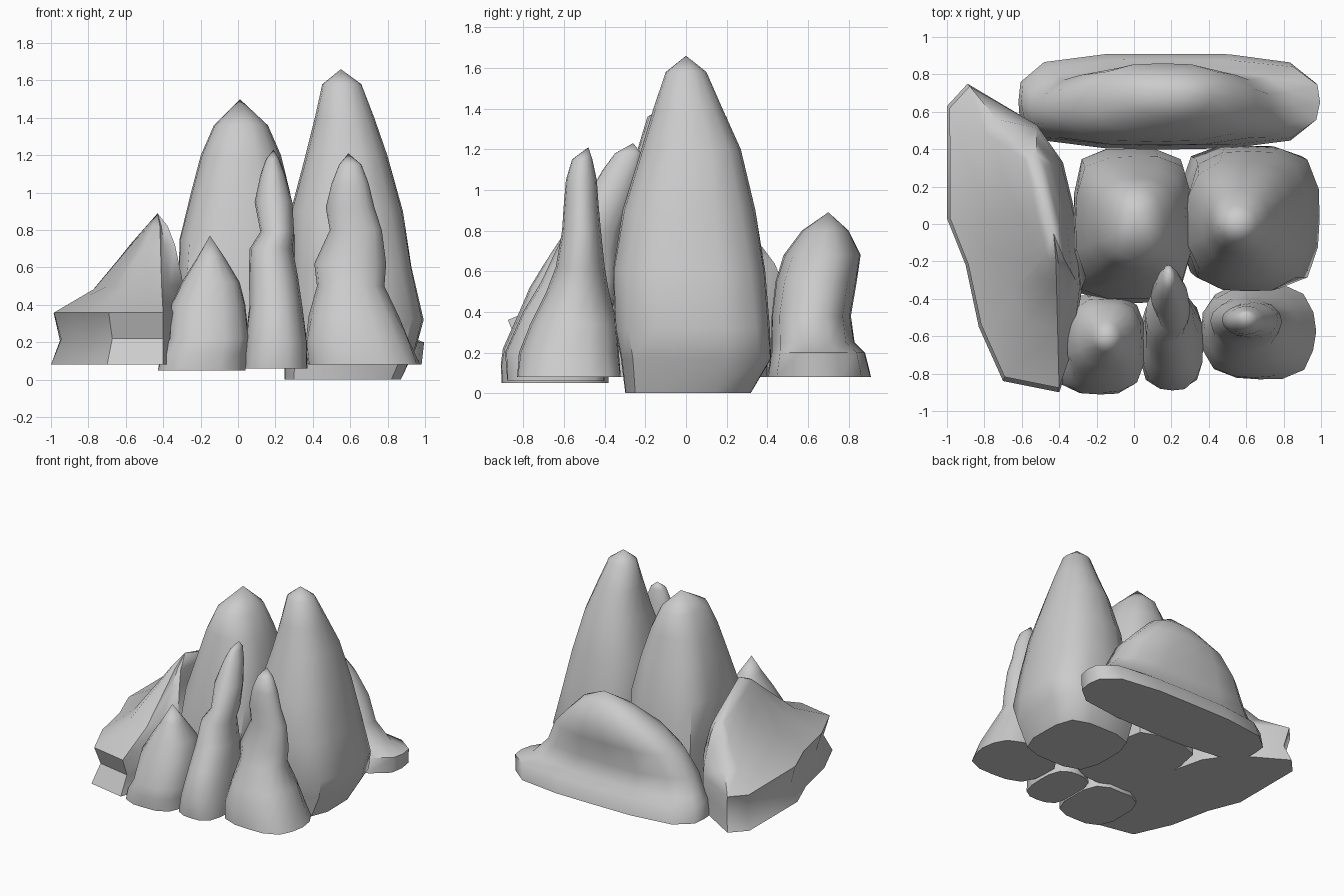
import bpy, bmesh, math, random

random.seed(4)
if "Cube" in bpy.data.objects:
    bpy.data.objects.remove(bpy.data.objects["Cube"], do_unlink=True)

stone = bpy.data.materials.new("grey stone")
stone.use_nodes = True
GREY = (0.6, 0.6, 0.6, 1)
stone.diffuse_color = GREY
stone.node_tree.nodes["Principled BSDF"].inputs["Base Color"].default_value = GREY


def loft(name, rings, tip, sharp=48):
    """Skin equal-sized rings of points, close the bottom and end in a tip."""
    bm = bmesh.new()
    rows = [[bm.verts.new(p) for p in ring] for ring in rings]
    top = bm.verts.new(tip)
    n = len(rows[0])
    bm.faces.new(rows[0][::-1])
    for low, high in zip(rows, rows[1:]):
        for i in range(n):
            j = (i + 1) % n
            bm.faces.new((low[i], low[j], high[j], high[i]))
    for i in range(n):
        bm.faces.new((rows[-1][i], rows[-1][(i + 1) % n], top))
    bmesh.ops.recalc_face_normals(bm, faces=bm.faces)
    mesh = bpy.data.meshes.new(name)
    bm.to_mesh(mesh)
    bm.free()
    obj = bpy.data.objects.new(name, mesh)
    bpy.context.collection.objects.link(obj)
    mesh.materials.append(stone)
    bpy.ops.object.select_all(action="DESELECT")
    obj.select_set(True)
    bpy.context.view_layer.objects.active = obj
    bpy.ops.object.shade_smooth_by_angle(angle=math.radians(sharp))


def spire(name, levels, tip, rough=0.008, sides=16):
    """Each level is z, x range, y range and squareness."""
    rings = []
    for z, x0, x1, y0, y1, square in levels:
        ring = []
        for i in range(sides):
            a = math.tau * i / sides
            c, s = math.cos(a), math.sin(a)
            r = (abs(c) ** square + abs(s) ** square) ** (-1 / square)
            r *= 1 + random.uniform(-rough, rough)
            ring.append(((x0 + x1) / 2 + c * r * (x1 - x0) / 2,
                         (y0 + y1) / 2 + s * r * (y1 - y0) / 2, z))
        rings.append(ring)
    loft(name, rings, tip)


# Two tall rear spires
spire("tall_spire", [
    (0, .25, .87, -.3, .32, 4), (.17, .25, .95, -.32, .42, 4),
    (.32, .27, .99, -.35, .41, 3.6), (.6, .28, .93, -.36, .39, 3.2),
    (.9, .28, .88, -.31, .34, 2.8), (1.2, .36, .8, -.22, .27, 2.4),
    (1.4, .41, .73, -.16, .18, 2.2), (1.58, .45, .66, -.1, .1, 2)],
    (.55, 0, 1.66))
spire("middle_spire", [
    (.08, -.32, .27, -.42, .4, 5), (.4, -.32, .29, -.4, .4, 5),
    (.75, -.31, .31, -.34, .36, 4), (1, -.25, .28, -.29, .3, 3),
    (1.2, -.2, .23, -.24, .25, 2.6), (1.36, -.13, .16, -.19, .2, 2.3)],
    (.01, .05, 1.5))

# Three small front spires
spire("front_spire", [
    (.08, .37, .97, -.83, -.32, 3), (.2, .36, .92, -.82, -.33, 2.6),
    (.34, .38, .86, -.77, -.34, 2.3), (.5, .42, .78, -.69, -.38, 2),
    (.62, .41, .79, -.64, -.4, 2), (.8, .49, .77, -.61, -.42, 2),
    (.92, .47, .73, -.6, -.43, 2), (1.05, .5, .7, -.59, -.44, 2),
    (1.15, .54, .66, -.56, -.46, 2)], (.59, -.48, 1.21), .02)
spire("leaning_spire", [
    (.06, .03, .37, -.88, -.4, 3), (.2, .04, .37, -.89, -.38, 2.6),
    (.4, .06, .34, -.8, -.36, 2.4), (.55, .06, .32, -.71, -.34, 2.2),
    (.7, .06, .29, -.64, -.33, 2), (.79, .12, .3, -.59, -.32, 2),
    (.95, .09, .29, -.5, -.27, 2), (1.1, .12, .25, -.41, -.23, 2),
    (1.18, .15, .22, -.35, -.22, 2)], (.19, -.26, 1.23), .02)
spire("short_spire", [
    (.05, -.43, .04, -.91, -.38, 3.4), (.14, -.41, .05, -.91, -.38, 3),
    (.22, -.37, .06, -.9, -.38, 3), (.4, -.36, .04, -.82, -.4, 2.6),
    (.52, -.3, .01, -.77, -.43, 2.3), (.65, -.22, -.07, -.69, -.52, 2)],
    (-.15, -.61, .77), .015)

# Back rock: low shelf carrying an arched, overhanging wall
spire("back_rock", [
    (.08, -.62, .98, .4, .91, 3.5), (.2, -.6, .99, .42, .88, 3.5),
    (.25, -.56, .86, .42, .83, 3), (.38, -.5, .74, .42, .81, 3),
    (.55, -.4, .66, .44, .84, 2.8), (.68, -.24, .54, .48, .86, 2.5),
    (.8, -.02, .42, .57, .8, 2.2)], (.23, .7, .89))

# Left rock: an irregular footprint drawn in towards a ridge
outline = [(-1, .63), (-1, .03), (-.9, -.22), (-.83, -.55), (-.7, -.84),
           (-.4, -.9), (-.33, -.7), (-.28, -.36), (-.3, 0), (-.38, .33),
           (-.52, .53), (-.89, .75)]


def left_ring(z, t):
    ring = []
    for x, y in outline:
        ridge_y = min(max(y, -.1), .3)
        ridge_x = -.42 - .25 * (ridge_y + .1)
        right_side = x > -.55 and y > -.65
        k = t ** 3 if right_side else t
        drop = .28 * t * max(0, ridge_y + .1)
        ring.append((x + (ridge_x - x) * k, y + (ridge_y - y) * k, z - drop))
    return ring


loft("left_rock", [left_ring(z, t) for z, t in
                   [(.08, 0), (.22, .1), (.36, .03), (.5, .42),
                    (.72, .74), (.82, .88)]], (-.43, -.05, .89))
